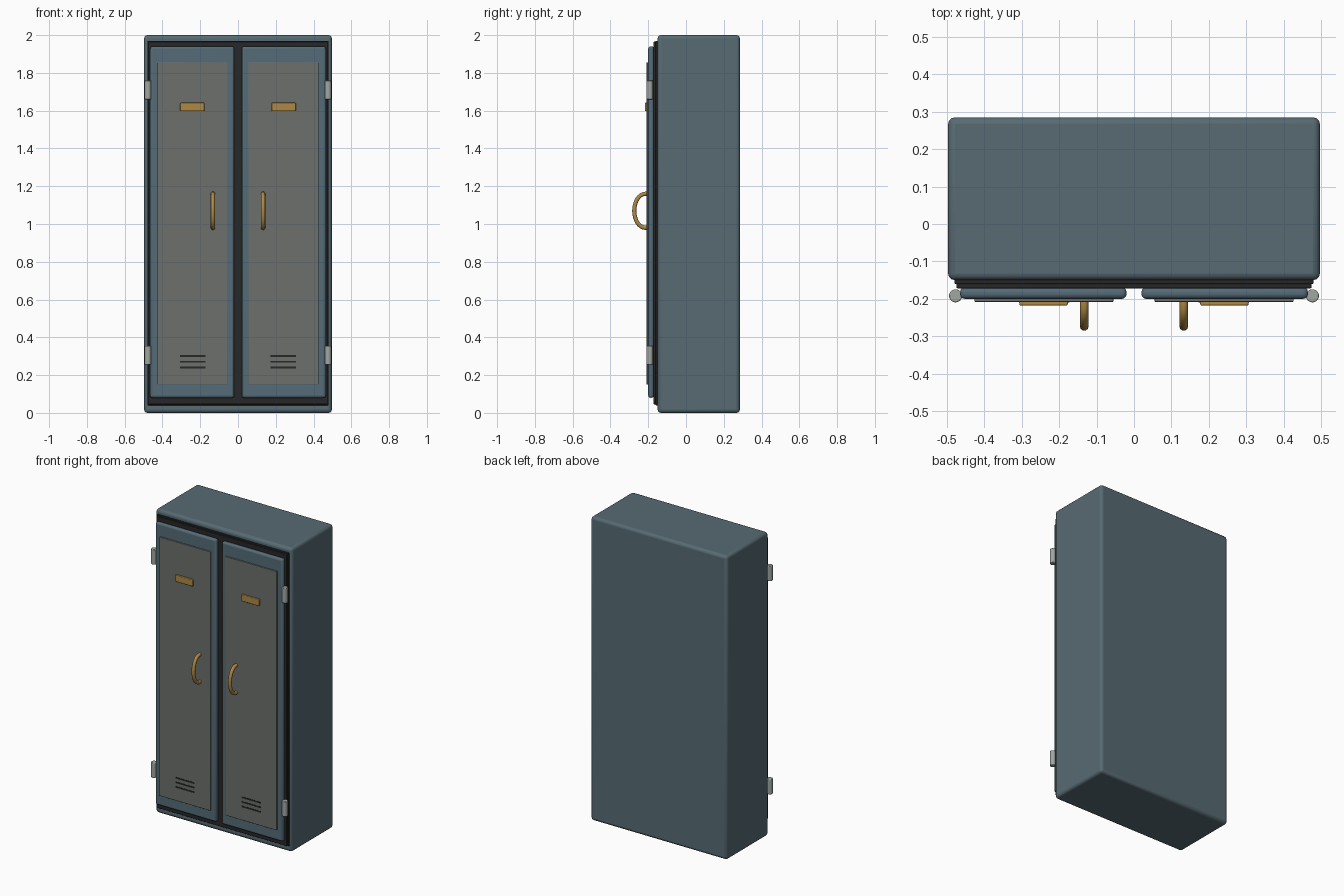
import bpy
import math

cube = bpy.data.objects.get("Cube")
if cube:
    bpy.data.objects.remove(cube, do_unlink=True)


def material(name, color, metallic=0.0):
    m = bpy.data.materials.new(name)
    m.use_nodes = True
    rgba = (*color, 1.0)
    m.diffuse_color = rgba
    bsdf = m.node_tree.nodes["Principled BSDF"]
    bsdf.inputs["Base Color"].default_value = rgba
    bsdf.inputs["Roughness"].default_value = 0.6
    return m


STEEL = material("blue grey steel", (0.095, 0.145, 0.17))
DOOR = material("door blue", (0.09, 0.145, 0.185))
PANEL = material("warm grey panel", (0.15, 0.16, 0.148))
BLACK = material("black gasket", (0.02, 0.02, 0.02))
BRASS = material("brass", (0.42, 0.25, 0.06))
HINGE = material("pale hinge metal", (0.36, 0.39, 0.37))


def finish(obj, name, mat):
    obj.name = name
    obj.data.materials.append(mat)
    bpy.ops.object.select_all(action="DESELECT")
    obj.select_set(True)
    bpy.context.view_layer.objects.active = obj
    bpy.ops.object.shade_smooth_by_angle(angle=math.radians(40))
    return obj


def bevel(obj, width, segments=3):
    mod = obj.modifiers.new("Bevel", "BEVEL")
    mod.width = width
    mod.segments = segments
    mod.limit_method = "ANGLE"


def box(name, mat, xs, ys, zs, width=0.0):
    """Box given by its extent on each axis, with optional rounded edges."""
    spans = (xs, ys, zs)
    bpy.ops.mesh.primitive_cube_add(size=1, location=[(a + b) / 2 for a, b in spans])
    obj = bpy.context.object
    obj.scale = [abs(b - a) for a, b in spans]
    bpy.ops.object.transform_apply(location=False, rotation=False, scale=True)
    finish(obj, name, mat)
    if width:
        bevel(obj, width)
    return obj


def handle(name, x):
    """Bowed pull handle: a round tube along a half ellipse."""
    curve = bpy.data.curves.new(name, "CURVE")
    curve.dimensions = "3D"
    curve.bevel_depth = 0.0115
    curve.bevel_resolution = 3
    curve.use_fill_caps = True
    steps = 16
    path = [(x, -0.2, 1.16)]
    for i in range(steps + 1):
        a = math.pi * i / steps
        path.append((x, -0.215 - 0.059 * math.sin(a), 1.07 + 0.09 * math.cos(a)))
    path.append((x, -0.2, 0.98))
    spline = curve.splines.new("POLY")
    spline.points.add(len(path) - 1)
    for point, co in zip(spline.points, path):
        point.co = (*co, 1)
    obj = bpy.data.objects.new(name, curve)
    bpy.context.collection.objects.link(obj)
    bpy.ops.object.select_all(action="DESELECT")
    obj.select_set(True)
    bpy.context.view_layer.objects.active = obj
    bpy.ops.object.convert(target="MESH")
    finish(bpy.context.object, name, BRASS)


# Cabinet body and the stepped dark gasket behind the doors
box("cabinet_body", STEEL, (-0.497, 0.497), (-0.15, 0.285), (0, 2), 0.018)
box("gasket_rear", BLACK, (-0.48, 0.48), (-0.161, -0.14), (0.04, 1.97), 0.004)
box("gasket_front", BLACK, (-0.475, 0.475), (-0.172, -0.159), (0.045, 1.965), 0.004)

for side, s in (("left", 1), ("right", -1)):
    def span(a, b):
        return (s * a, s * b) if s > 0 else (s * b, s * a)

    # Door leaf with its raised panel
    box(side + "_door", DOOR, span(0.02, 0.465), (-0.2, -0.17), (0.08, 1.94), 0.012)
    box(side + "_door_panel", PANEL, span(0.055, 0.427), (-0.208, -0.195), (0.15, 1.855), 0.002)

    # Blank name plate and handle
    box(side + "_name_plate", BRASS, span(0.177, 0.306), (-0.218, -0.205), (1.597, 1.642), 0.004)
    handle(side + "_handle", s * 0.133)

    # Ventilation slots
    for i in range(3):
        z = 0.241 + i * 0.03
        box(f"{side}_vent_slot_{i + 1}", BLACK, span(0.172, 0.308),
            (-0.2095, -0.206), (z - 0.005, z + 0.005))

    # Barrel hinges on the outer edge
    for label, z in (("lower", 0.305), ("upper", 1.71)):
        bpy.ops.mesh.primitive_cylinder_add(vertices=24, radius=0.0175, depth=0.1,
                                            location=(s * 0.477, -0.192, z))
        hinge = finish(bpy.context.object, f"{side}_{label}_hinge", HINGE)
        bevel(hinge, 0.003, 2)
